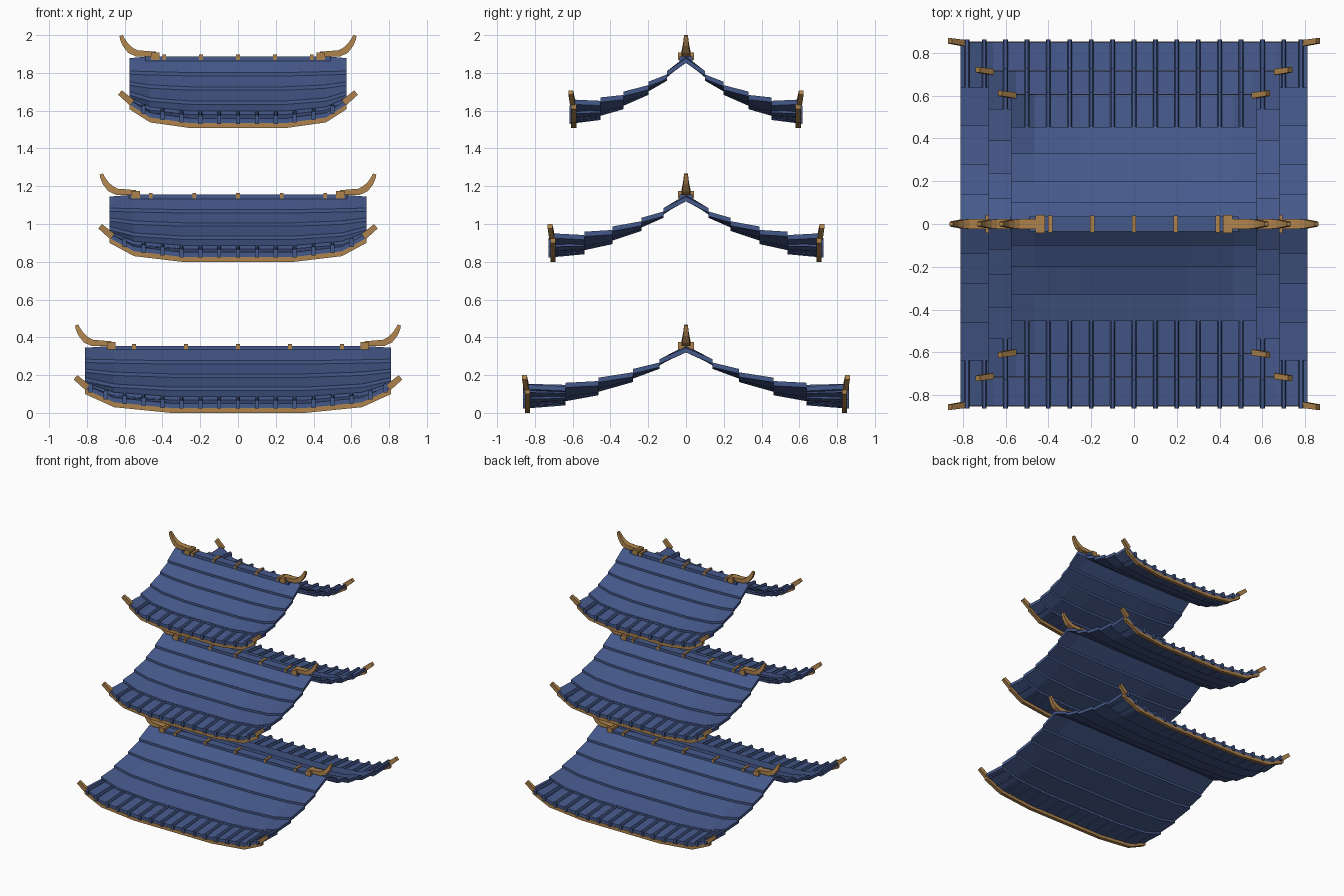
import bpy
import bmesh
from mathutils import Vector

if "Cube" in bpy.data.objects:
    bpy.data.objects.remove(bpy.data.objects["Cube"], do_unlink=True)


def material(name, rgb):
    mat = bpy.data.materials.new(name)
    mat.use_nodes = True
    mat.diffuse_color = (*rgb, 1)
    mat.node_tree.nodes["Principled BSDF"].inputs["Base Color"].default_value = (*rgb, 1)
    return mat


BLUE = material("roof blue", (0.06, 0.1, 0.26))
GOLD = material("trim gold", (0.43, 0.23, 0.075))

# (name, half length, half depth, base height, ridge height)
TIERS = [("lower", 0.81, 0.85, 0.0, 0.355),
         ("middle", 0.68, 0.715, 0.8, 1.155),
         ("upper", 0.575, 0.605, 1.508, 1.888)]
ROWS = [0, 0.165, 0.33, 0.545, 0.75, 1]            # course edges, ridge to eave
HEIGHTS = [1, 0.70, 0.483, 0.266, 0.111, 0]        # slope profile at those edges
STATIONS = [-1, -0.81, -0.44, 0.44, 0.81, 1]       # bends along the length
THICK, STEP = 0.025, 0.018


def interp(xs, ys, v):
    for i in range(len(xs) - 1):
        if v <= xs[i + 1] or i == len(xs) - 2:
            t = (v - xs[i]) / (xs[i + 1] - xs[i])
            return ys[i] + t * (ys[i + 1] - ys[i])


def build(name, lofts, mat):
    """One object from several capped lofts; each loft is a list of rings."""
    bm = bmesh.new()
    for rings in lofts:
        vs = [[bm.verts.new(p) for p in ring] for ring in rings]
        n = len(vs[0])
        for a, b in zip(vs, vs[1:]):
            for k in range(n):
                bm.faces.new((a[k], a[(k + 1) % n], b[(k + 1) % n], b[k]))
        bm.faces.new(vs[0][::-1])
        bm.faces.new(vs[-1])
    bmesh.ops.recalc_face_normals(bm, faces=bm.faces)
    mesh = bpy.data.meshes.new(name)
    bm.to_mesh(mesh)
    bm.free()
    mesh.materials.append(mat)
    obj = bpy.data.objects.new(name, mesh)
    bpy.context.collection.objects.link(obj)


def box(x, y, z, w, d, h):
    return [[(x + sx * w / 2, y - d / 2, z - h / 2), (x + sx * w / 2, y + d / 2, z - h / 2),
             (x + sx * w / 2, y + d / 2, z + h / 2), (x + sx * w / 2, y - d / 2, z + h / 2)]
            for sx in (-1, 1)]


def bar(points, widths, heights):
    """Tapered bar along a path, with its cross-section upright in the xz plane."""
    pts = [Vector(p) for p in points]
    rings = []
    for i, p in enumerate(pts):
        t = pts[min(i + 1, len(pts) - 1)] - pts[max(i - 1, 0)]
        up = Vector((-t.z, 0, t.x)).normalized() * heights[i] / 2
        side = Vector((0, widths[i] / 2, 0))
        rings.append([p + up + side, p + up - side, p - up - side, p - up + side])
    return rings


for tier, hx, hy, base, ridge in TIERS:
    floor = base + 0.008
    rise = ridge - THICK - floor

    def surface(x, f):
        """Underside height: curved slope plus ends that lift toward the eave."""
        u = abs(x) / hx
        lift = interp([0, 0.44, 0.81, 1], [0, 0, 0.03, 0.1], u)
        droop = 0.01 * max(0, u - 0.81) / 0.19 * (1 - f)
        return floor + rise * interp(ROWS, HEIGHTS, f) + lift * f - droop

    for sign, side_name in ((-1, "front"), (1, "back")):
        # overlapping courses of the slope
        courses = []
        for f0, f1 in zip(ROWS, ROWS[1:]):
            rings = []
            for s in STATIONS:
                x = s * hx
                y0, y1 = sign * f0 * hy, sign * f1 * hy
                z0, z1 = surface(x, f0), surface(x, f1) + STEP
                rings.append([(x, y0, z0), (x, y1, z1),
                              (x, y1, z1 + THICK), (x, y0, z0 + THICK)])
            courses.append(rings)
        build(f"{tier}_{side_name}_slope", courses, BLUE)

        # short ribs along the eave
        ribs = []
        count = int(hx / 0.1)
        for i in range(-count, count + 1):
            x = max(-hx + 0.03, min(hx - 0.03, i * 0.1))
            rings = []
            for f, drop, dy in ((ROWS[-2], 0, 0), (1, STEP, 0.012)):
                y = sign * (f * hy + dy)
                z = surface(x, f) + drop
                rings.append([(x + a, y, z + b) for a, b in
                              ((-0.011, -0.004), (0.011, -0.004), (0.011, 0.034),
                               (0.006, 0.042), (-0.006, 0.042), (-0.011, 0.034))])
            ribs.append(rings)
        build(f"{tier}_{side_name}_eave_ribs", ribs, BLUE)

        # gold strip under the eave
        strip = []
        for s in STATIONS:
            x, y, z = s * hx, sign * hy, surface(s * hx, 1)
            strip.append([(x, y - sign * 0.025, z - 0.008), (x, y + sign * 0.003, z - 0.008),
                          (x, y + sign * 0.003, z + STEP), (x, y - sign * 0.025, z + STEP)])
        build(f"{tier}_{side_name}_eave_trim", [strip], GOLD)

        # upturned corner tips
        z = surface(hx, 1) + 0.03
        tips = [bar([(m * (hx - 0.015), sign * (hy - 0.005), z - 0.005),
                     (m * (hx + 0.05), sign * (hy + 0.005), z + 0.05)],
                    [0.028, 0.025], [0.036, 0.03]) for m in (-1, 1)]
        build(f"{tier}_{side_name}_corner_tips", tips, GOLD)

    # ridge cap and its gold bands
    build(f"{tier}_ridge_cap", [box(0, 0, ridge - 0.012, 1.7 * hx, 0.07, 0.024)], BLUE)
    build(f"{tier}_ridge_bands",
          [box(i * 0.34 * hx, 0, ridge - 0.005, 0.02, 0.08, 0.03) for i in range(-2, 3)], GOLD)

    # curved ridge horns with their base blocks
    horns = []
    for m in (-1, 1):
        horns.append(box(m * (hx - 0.138), 0, ridge, 0.045, 0.085, 0.04))
        path = [(-0.14, 0.012), (-0.04, 0.015), (-0.005, 0.032), (0.022, 0.062),
                (0.037, 0.09), (0.044, 0.11)]
        horns.append(bar([(m * (hx + dx), 0, ridge + dz) for dx, dz in path],
                         [0.05, 0.046, 0.04, 0.03, 0.024, 0.018],
                         [0.024, 0.034, 0.036, 0.03, 0.024, 0.018]))
    build(f"{tier}_ridge_horns", horns, GOLD)
